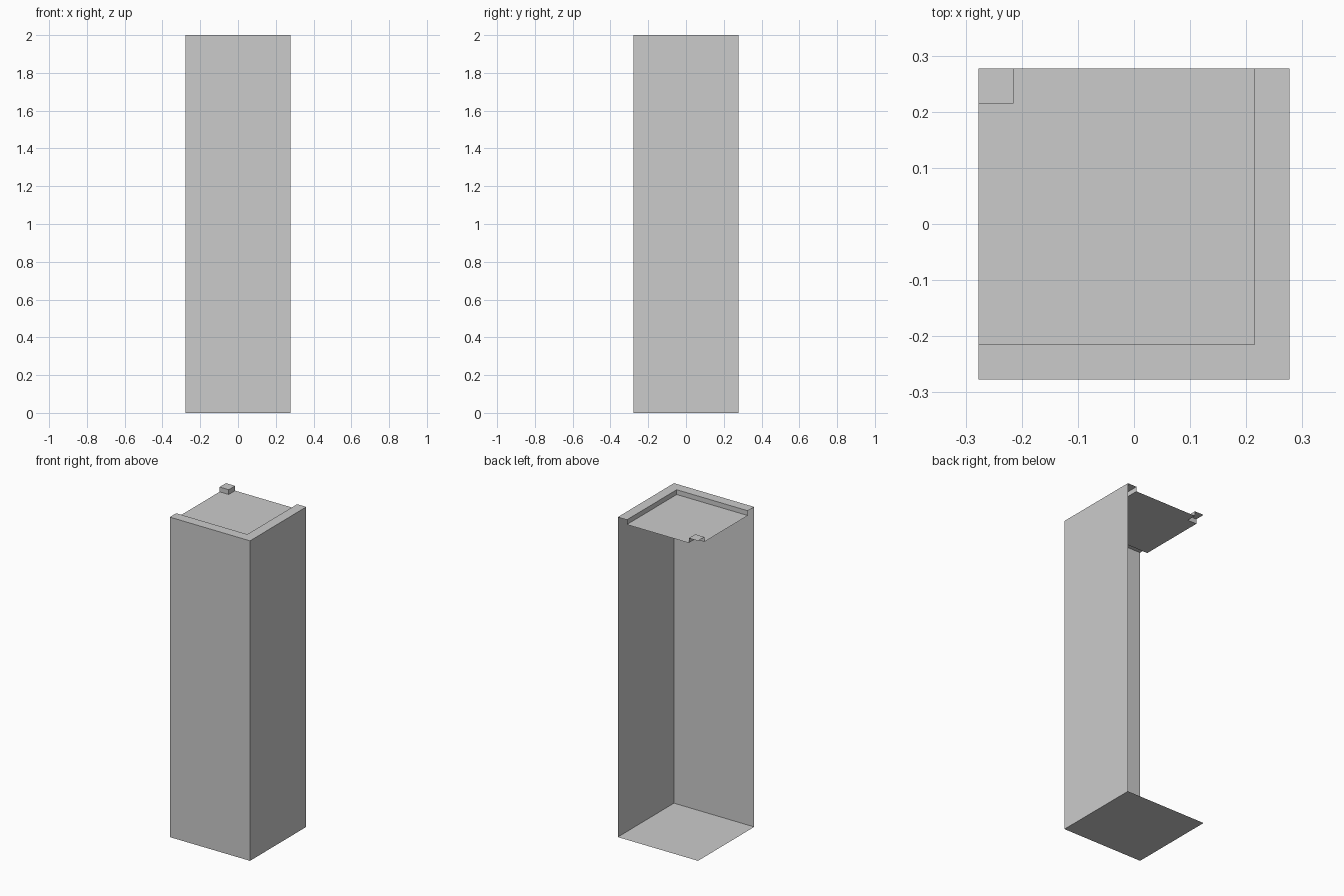
import bpy
import bmesh

if "Cube" in bpy.data.objects:
    bpy.data.objects.remove(bpy.data.objects["Cube"], do_unlink=True)

W = 0.2775       # half width
I = 0.2145       # inner edge of rim and corner cap
TOP, ROOF = 2.0, 1.97

grey = bpy.data.materials.new("plain grey")
grey.use_nodes = True
colour = (0.6, 0.6, 0.6, 1)
grey.diffuse_color = colour
grey.node_tree.nodes["Principled BSDF"].inputs["Base Color"].default_value = colour


def sheet(name, outline=(), z=0, path=(), low=0, high=0, flip=False):
    """Thin-skinned part: a flat outline at z plus upright faces along a path."""
    bm = bmesh.new()
    if outline:
        face = bm.faces.new([bm.verts.new((x, y, z)) for x, y in outline])
        if flip:
            face.normal_flip()
    for (ax, ay), (bx, by) in zip(path, path[1:]):
        corners = [(ax, ay, low), (bx, by, low), (bx, by, high), (ax, ay, high)]
        bm.faces.new([bm.verts.new(c) for c in corners])
    bmesh.ops.remove_doubles(bm, verts=bm.verts, dist=0.0001)
    mesh = bpy.data.meshes.new(name)
    bm.to_mesh(mesh)
    bm.free()
    mesh.materials.append(grey)
    obj = bpy.data.objects.new(name, mesh)
    bpy.context.collection.objects.link(obj)
    return obj


# Floor and the two tall walls; the back and the -x side stay open
square = [(-W, -W), (W, -W), (W, W), (-W, W)]
sheet("floor", square, 0, flip=True)
sheet("front_wall", path=square[:2], high=TOP)
sheet("side_wall", path=square[1:3], high=TOP)

# Raised rim along the two walls, with its inner drop to the roof
rim = [(-W, -W), (W, -W), (W, W), (I, W), (I, -I), (-W, -I)]
sheet("top_rim", rim, TOP, rim[3:], ROOF, TOP)

# Raised cap at the opposite corner, open on its outer sides
cap = [(-W, W), (-W, I), (-I, I), (-I, W)]
sheet("corner_cap", cap, TOP, cap[1:], ROOF, TOP)

# Sunken roof, notched around the cap
roof = [(-W, -I), (I, -I), (I, W), (-I, W), (-I, I), (-W, I)]
sheet("roof_panel", roof, ROOF)
